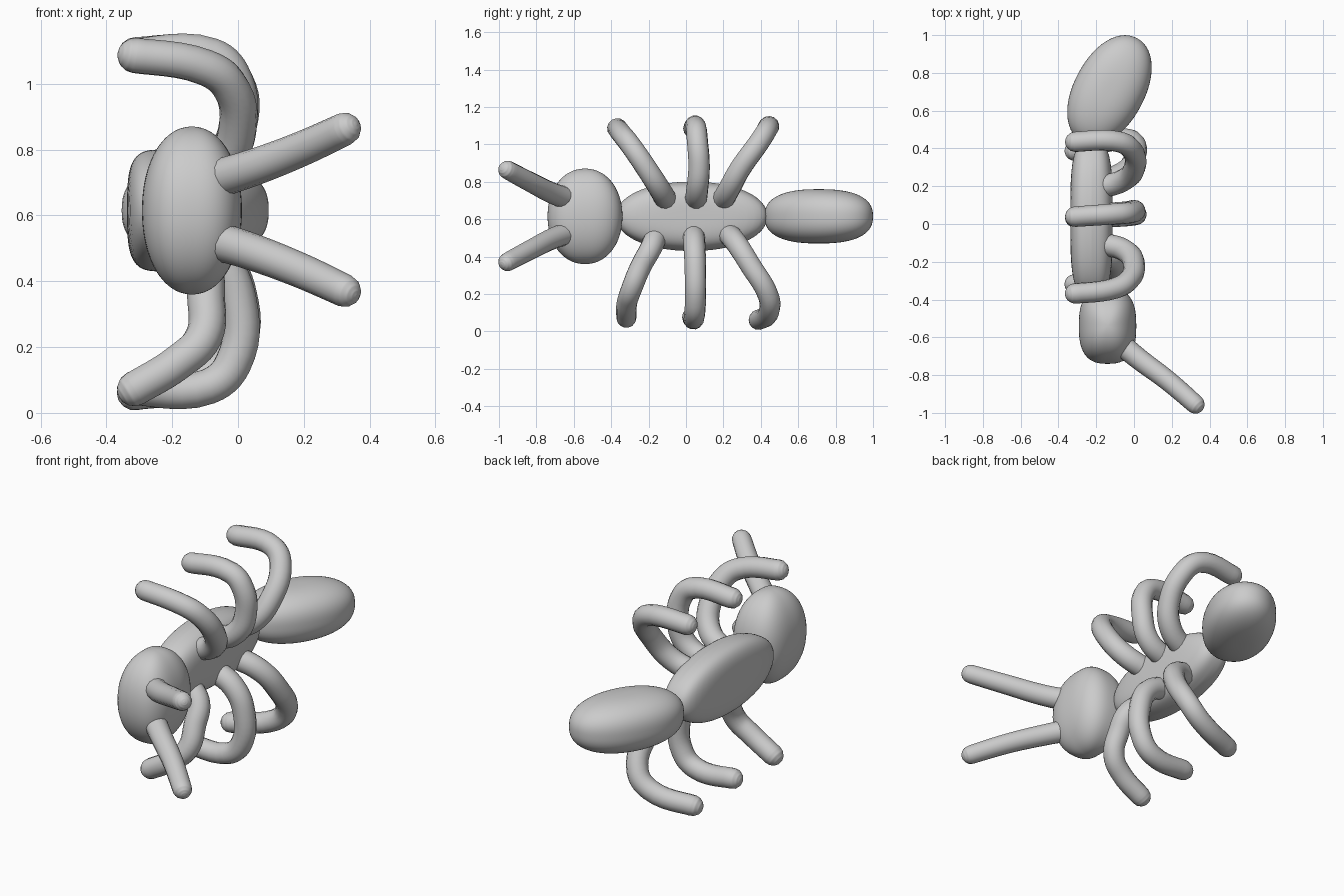
import bpy, bmesh, math
from mathutils import Vector, Matrix

cube = bpy.data.objects.get("Cube")
if cube:
    bpy.data.objects.remove(cube, do_unlink=True)

grey = bpy.data.materials.new("matte grey")
grey.use_nodes = True
GREY = (0.6, 0.6, 0.6, 1)
grey.diffuse_color = GREY
grey.node_tree.nodes["Principled BSDF"].inputs["Base Color"].default_value = GREY


def finish(name, mesh):
    mesh.name = name
    mesh.materials.clear()
    mesh.materials.append(grey)
    for p in mesh.polygons:
        p.use_smooth = True
    obj = bpy.data.objects.new(name, mesh)
    bpy.context.collection.objects.link(obj)
    return obj


def blob(name, centre, radii, axis, around, along, turn=0.0, taper=0.0):
    """Superellipsoid body segment: 'around' squares its section across the axis,
    'along' flattens its two ends on the axis, taper narrows its +x side."""
    bm = bmesh.new()
    bmesh.ops.create_uvsphere(bm, u_segments=56, v_segments=40, radius=1)
    for v in bm.verts:
        c = [abs(k) for k in v.co]
        end = c.pop(axis)
        ring = (c[0] ** around + c[1] ** around) ** (1 / around)
        v.co /= (ring ** along + end ** along) ** (1 / along)
        v.co.z *= 1 - taper * max(v.co.x, 0)
    bm.transform(Matrix.Translation(centre) @ Matrix.Rotation(turn, 4, "Z")
                 @ Matrix.Diagonal((*radii, 1)))
    mesh = bpy.data.meshes.new(name)
    bm.to_mesh(mesh)
    bm.free()
    return finish(name, mesh)


def limb(name, points, radius, tip):
    """Bent tube with a rounded far end."""
    pts = [Vector(p) for p in points]
    last = len(pts) - 1
    radii = [radius + (tip - radius) * i / last for i in range(last + 1)]
    end, d = pts[-1], (pts[-1] - pts[-2]).normalized()
    pts[-1] = end - d * tip
    for a in (25, 50, 70, 85):
        a = math.radians(a)
        pts.append(end - d * tip * (1 - math.sin(a)))
        radii.append(tip * math.cos(a))
    curve = bpy.data.curves.new(name, "CURVE")
    curve.dimensions = "3D"
    curve.bevel_depth = 1
    curve.bevel_resolution = 5
    curve.resolution_u = 6
    curve.use_fill_caps = True
    spline = curve.splines.new("BEZIER")
    spline.bezier_points.add(len(pts) - 1)
    for bp, p, r in zip(spline.bezier_points, pts, radii):
        bp.co, bp.radius = p, r
        bp.handle_left_type = bp.handle_right_type = "AUTO"
    temp = bpy.data.objects.new(name + "_path", curve)
    bpy.context.collection.objects.link(temp)
    bpy.context.view_layer.update()
    mesh = bpy.data.meshes.new_from_object(temp.evaluated_get(
        bpy.context.evaluated_depsgraph_get()))
    bpy.data.objects.remove(temp, do_unlink=True)
    bpy.data.curves.remove(curve)
    return finish(name, mesh)


# Body segments, lying on one side along y
blob("head", (-0.14, -0.54, 0.615), (0.152, 0.2, 0.255), axis=2, around=2.7, along=2.1)
blob("thorax", (-0.225, 0.03, 0.615), (0.112, 0.405, 0.185),
     axis=0, around=2.1, along=3.6, taper=0.12)
blob("abdomen", (-0.13, 0.71, 0.615), (0.187, 0.31, 0.145), axis=2, around=2.1,
     along=2.5, turn=-math.radians(28))

# Antennae, mirrored about the body's middle plane
for side, s in (("left", 1), ("right", -1)):
    limb(side + "_antenna",
         [(-0.10, -0.61, 0.617 + s * 0.085), (0.02, -0.71, 0.617 + s * 0.12),
          (0.18, -0.83, 0.617 + s * 0.18), (0.36, -0.985, 0.617 + s * 0.262)], 0.06, 0.05)

# Legs: root, thigh, shin, knee, and foot
legs = {
    "left_front_leg": [(-0.19, -0.10, 0.69), (-0.05, -0.14, 0.76), (0.0, -0.21, 0.87),
                       (-0.03, -0.30, 1.00), (-0.10, -0.34, 1.05), (-0.365, -0.375, 1.095)],
    "left_middle_leg": [(-0.19, 0.05, 0.69), (-0.05, 0.06, 0.76), (0.0, 0.07, 0.88),
                        (-0.02, 0.06, 1.03), (-0.08, 0.055, 1.085), (-0.365, 0.035, 1.085)],
    "left_back_leg": [(-0.19, 0.19, 0.69), (-0.06, 0.23, 0.76), (0.0, 0.29, 0.87),
                      (-0.01, 0.39, 1.01), (-0.08, 0.435, 1.08), (-0.365, 0.435, 1.09)],
    "right_front_leg": [(-0.18, -0.16, 0.51), (-0.11, -0.19, 0.44), (-0.097, -0.24, 0.35),
                        (-0.105, -0.29, 0.23), (-0.18, -0.315, 0.155), (-0.36, -0.32, 0.045)],
    "right_middle_leg": [(-0.19, 0.04, 0.53), (-0.06, 0.045, 0.46), (-0.0, 0.05, 0.34),
                         (-0.015, 0.05, 0.15), (-0.09, 0.045, 0.08), (-0.365, 0.03, 0.075)],
    "right_back_leg": [(-0.19, 0.22, 0.53), (-0.06, 0.27, 0.47), (0.0, 0.34, 0.36),
                       (-0.01, 0.44, 0.19), (-0.09, 0.445, 0.11), (-0.365, 0.375, 0.05)],
}
for name, path in legs.items():
    limb(name, path, 0.06, 0.054)
